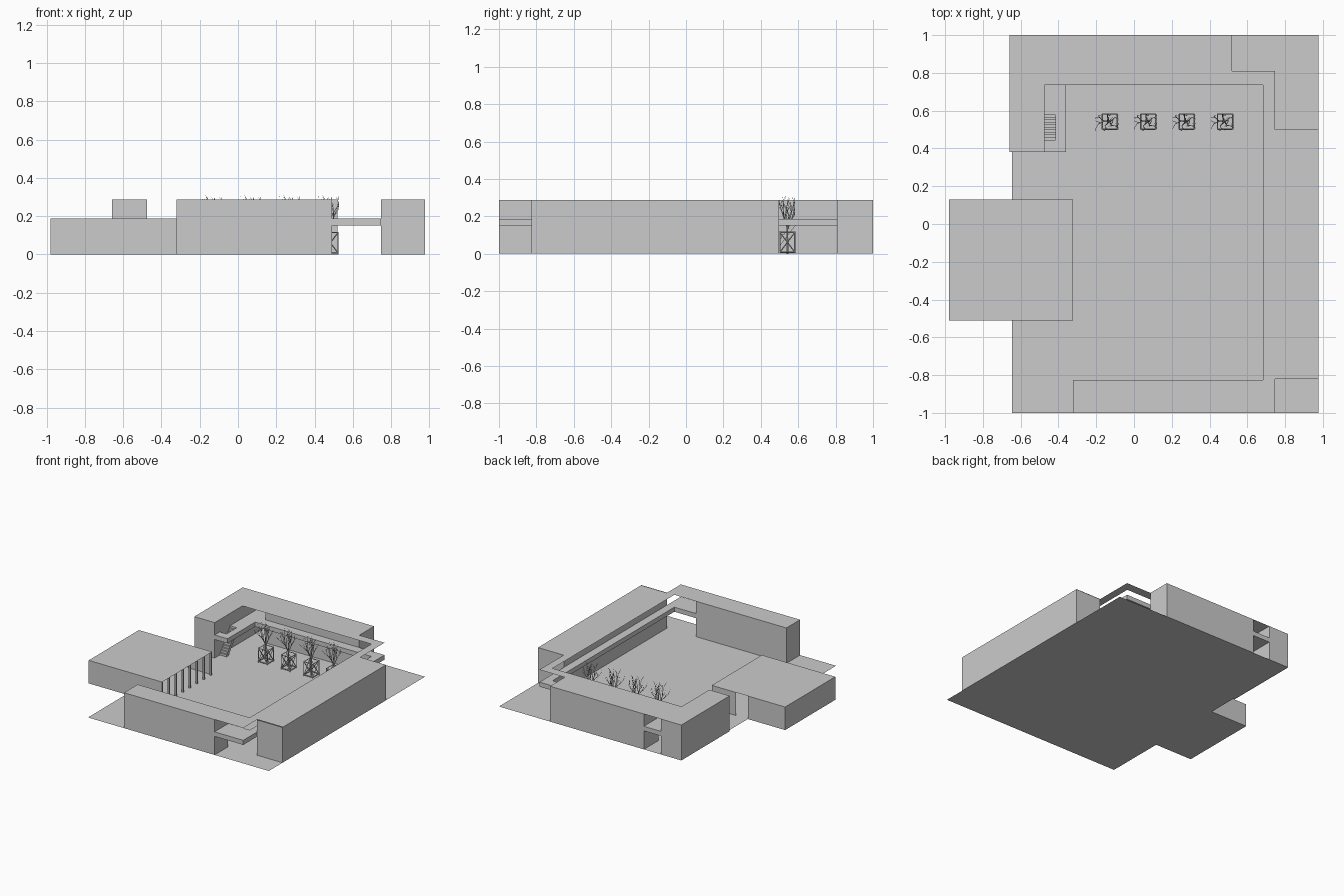
import bpy, bmesh, math, random
from mathutils import Vector

if "Cube" in bpy.data.objects:
    bpy.data.objects.remove(bpy.data.objects["Cube"])

TOP = 0.287      # roof level
S0, S1 = 0.15, 0.187   # upper walkway slab


def finish(name, bm):
    me = bpy.data.meshes.new(name)
    bm.to_mesh(me)
    bm.free()
    ob = bpy.data.objects.new(name, me)
    bpy.context.collection.objects.link(ob)
    return ob


def extrude_outline(name, pts, z0, z1, caps=True):
    """Prism from an outline; without caps only the walls remain."""
    bm = bmesh.new()
    f = bm.faces.new([bm.verts.new((x, y, z0)) for x, y in pts])
    r = bmesh.ops.extrude_face_region(bm, geom=[f])
    up = [g for g in r['geom'] if isinstance(g, bmesh.types.BMVert)]
    bmesh.ops.translate(bm, verts=up, vec=(0, 0, z1 - z0))
    if len(bm.faces) == len(pts) + 1:
        bm.faces.new([v for v in bm.verts if v.co.z < z0 + 1e-6])
    bmesh.ops.recalc_face_normals(bm, faces=bm.faces)
    if not caps:
        flat = [f for f in bm.faces if abs(f.normal.z) > 0.9]
        bmesh.ops.delete(bm, geom=flat, context='FACES')
    return finish(name, bm)


def box(name, x0, x1, y0, y1, z0, z1, caps=True):
    return extrude_outline(name, [(x0, y0), (x1, y0), (x1, y1), (x0, y1)], z0, z1, caps)


def sheet(name, pts, z):
    bm = bmesh.new()
    bm.faces.new([bm.verts.new((x, y, z)) for x, y in pts])
    return finish(name, bm)


def rod(bm, a, b, r0, r1, n):
    """Tapered bar between two points."""
    a, b = Vector(a), Vector(b)
    d = b - a
    m = d.to_track_quat('Z', 'Y').to_matrix().to_4x4()
    m.translation = (a + b) / 2
    bmesh.ops.create_cone(bm, cap_ends=True, segments=n, radius1=r0, radius2=r1,
                          depth=d.length, matrix=m)


# Ground sheet and the single thin roof around the courtyard
sheet("ground", [(-.645, -1), (.977, -1), (.977, 1), (-.655, 1), (-.655, .38), (-.645, .38)], 0)
sheet("roof", [(-.658, .38), (-.475, .38), (-.475, .735), (.682, .735), (.682, -.825),
               (-.322, -.825), (-.322, -1), (.747, -1), (.747, -.82), (.977, -.82),
               (.977, .5), (.747, .5), (.747, .81), (.52, .81), (.52, 1), (-.658, 1)], TOP)

# Building wings (walls only, closed by ground and roof)
box("front_wing", -.322, .49, -1, -.825, 0, TOP, False)
box("right_wing", .747, .977, -.825, .497, 0, TOP, False)
box("back_wing", -.322, .52, .81, 1, 0, TOP, False)
box("left_wing", -.658, -.475, .38, 1, 0, TOP, False)

# Upper walkway ring, and the landing around the stairwell
extrude_outline("gallery", [(.49, -1), (.747, -1), (.747, .81), (-.322, .81), (-.322, 1),
                            (-.475, 1), (-.475, .59), (-.415, .59), (-.415, .445),
                            (-.475, .445), (-.475, .38), (-.36, .38), (-.36, .735),
                            (.682, .735), (.682, -.825), (.49, -.825)], S0, S1)

# Stair as a stepped profile swept across its width
n = 11
run, rise = .145 / n, S1 / n
prof = []
for i in range(n):
    prof += [(.445 + i * run, i * rise), (.445 + i * run, (i + 1) * rise)]
prof += [(.59, S1), (.59, S1 - .03), (.47, 0)]
bm = bmesh.new()
f = bm.faces.new([bm.verts.new((-.474, y, z)) for y, z in prof])
r = bmesh.ops.extrude_face_region(bm, geom=[f], use_keep_orig=True)
bmesh.ops.translate(bm, verts=[g for g in r['geom'] if isinstance(g, bmesh.types.BMVert)],
                    vec=(.059, 0, 0))
bmesh.ops.recalc_face_normals(bm, faces=bm.faces)
finish("stair", bm)

# Pavilion: closed room with a colonnaded hall facing the courtyard
PX, P0, P1 = -.322, -.512, .13
box("pavilion_room", -.98, -.645, P0, P1, 0, S1, False)
sheet("pavilion_floor", [(-.98, P0), (-.645, P0), (-.645, P1), (-.98, P1)], 0)
sheet("pavilion_roof", [(-.98, P0), (PX, P0), (PX, P1), (-.98, P1)], S1)
sheet_walls = [("hall_front_wall", -.645, P0), ("hall_back_wall", -.54, P1)]
for name, x0, y in sheet_walls:
    bm = bmesh.new()
    bm.faces.new([bm.verts.new(c) for c in ((x0, y, 0), (PX, y, 0), (PX, y, S1), (x0, y, S1))])
    finish(name, bm)
for i in range(8):
    y = P0 + .007 + i * (P1 - P0 - .014) / 7
    box("hall_column", PX - .014, PX, y - .007, y + .007, 0, S1)

# Planter crate: square frame with crossed braces
h, ch, t = .04, .118, .0035
bm = bmesh.new()
corners = [(-h, -h), (h, -h), (h, h), (-h, h)]
for i in range(4):
    a, b = corners[i], corners[(i + 1) % 4]
    rod(bm, (*a, 0), (*a, ch), t, t, 4)
    for z in (.008, ch - t):
        rod(bm, (*a, z), (*b, z), t, t, 4)
    rod(bm, (*a, .008), (*b, ch - t), t * .8, t * .8, 4)
    rod(bm, (*b, .008), (*a, ch - t), t * .8, t * .8, 4)
crate = finish("planter_crate", bm)

# Bare tree: trunk with recursive forking branches
random.seed(4)
bm = bmesh.new()


def branch(p, d, length, r, level):
    q = p + d * length
    q.x = max(-.075, min(.045, q.x))
    q.y = max(-.05, min(.04, q.y))
    q.z = min(q.z, .31)
    rod(bm, p, q, r, r * .65, 5)
    if level == 0:
        return
    for k in range(2):
        e = Vector([random.uniform(-.6, .6) for _ in range(2)] + [random.uniform(.1, .5)])
        branch(p.lerp(q, 1 - .35 * k), (d + e).normalized(), length * .75, r * .65, level - 1)


rod(bm, (0, 0, 0), (-.003, 0, .14), .006, .005, 6)
for i in range(5):
    a = i * math.tau / 5 + .4
    d = Vector((math.cos(a) * .45 - .12, math.sin(a) * .4, 1)).normalized()
    branch(Vector((-.003, 0, .125 + .004 * i)), d, .07, .0038, 3)
tree = finish("bare_tree", bm)

# Row of four planted crates
for i in range(4):
    for src in (crate, tree):
        ob = src if i == 0 else src.copy()
        if i:
            bpy.context.collection.objects.link(ob)
        ob.location = (-.128 + i * .2035, .542, 0)
